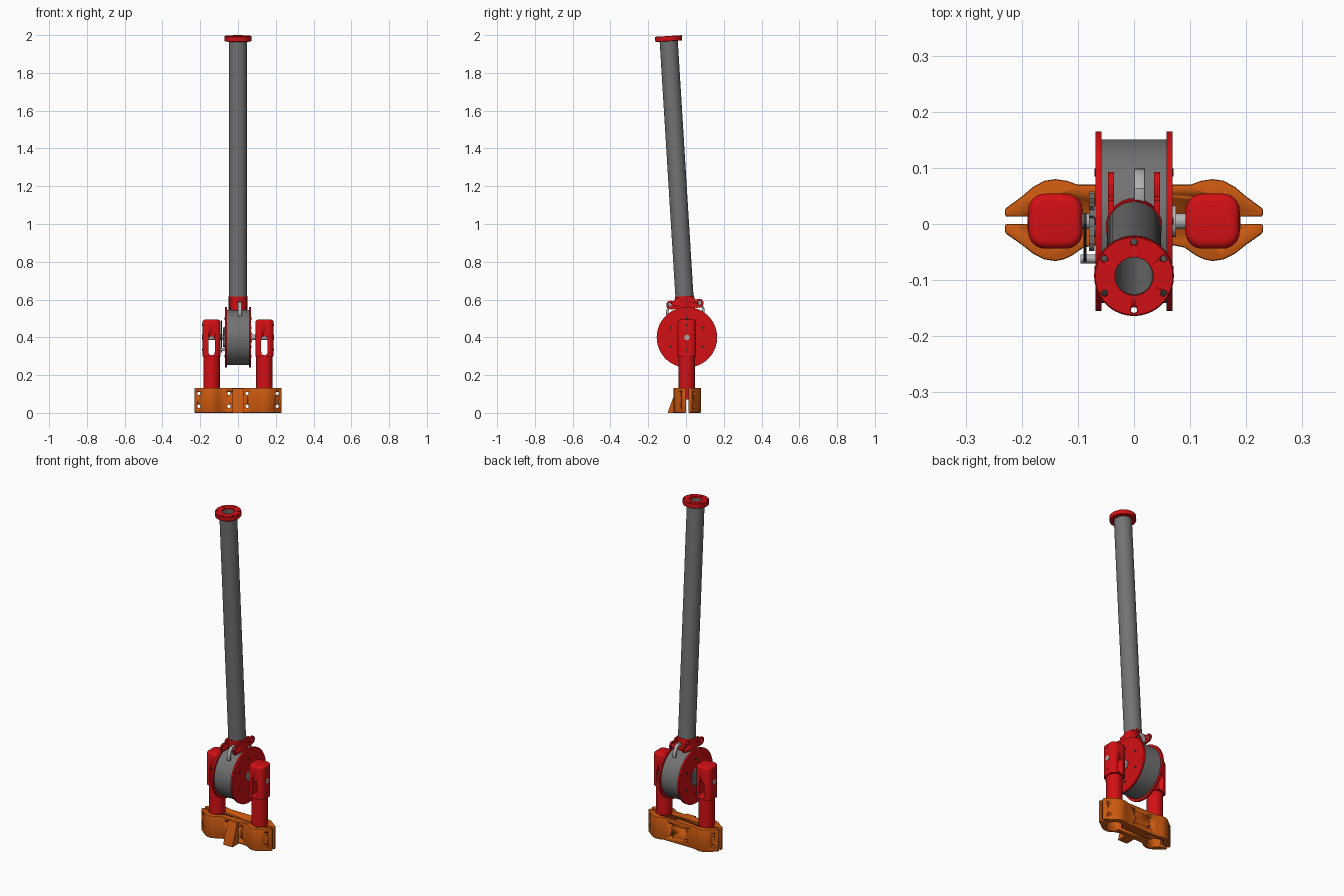
import bpy, bmesh
from math import sin, cos, pi, radians
from mathutils import Matrix, Vector

if "Cube" in bpy.data.objects:
    bpy.data.objects.remove(bpy.data.objects["Cube"])


def material(name, rgb):
    m = bpy.data.materials.new(name)
    m.use_nodes = True
    m.diffuse_color = (*rgb, 1)
    m.node_tree.nodes["Principled BSDF"].inputs["Base Color"].default_value = (*rgb, 1)
    return m


RED = material("red paint", (0.65, 0.005, 0.007))
ORANGE = material("orange paint", (0.6, 0.1, 0.005))
GREY = material("grey metal", (0.17, 0.17, 0.17))
SILVER = material("silver metal", (0.45, 0.45, 0.45))
DARK = material("dark metal", (0.03, 0.03, 0.03))

WY, WZ = 0.005, 0.40            # wheel axle position
LEG_X = 0.14
TILT = Matrix.Translation((0, -0.006, 0.58)) @ Matrix.Rotation(0.0615, 4, 'X')
LENGTH = 1.418


def finish(name, bm, mat, matrix=None, bevel=0):
    if matrix:
        bm.transform(matrix)
    bmesh.ops.recalc_face_normals(bm, faces=bm.faces)
    me = bpy.data.meshes.new(name)
    bm.to_mesh(me)
    bm.free()
    ob = bpy.data.objects.new(name, me)
    bpy.context.collection.objects.link(ob)
    if mat:
        me.materials.append(mat)
    bpy.ops.object.select_all(action='DESELECT')
    ob.select_set(True)
    bpy.context.view_layer.objects.active = ob
    if bevel:
        mod = ob.modifiers.new("bevel", 'BEVEL')
        mod.width, mod.segments, mod.angle_limit = bevel, 2, radians(50)
        bpy.ops.object.modifier_apply(modifier="bevel")
    bpy.ops.object.shade_smooth_by_angle(angle=radians(32))
    return ob


def place(axis, u, v, w):
    return {'x': (w, u, v), 'y': (u, w, v), 'z': (u, v, w)}[axis]


def add_prism(bm, pts, axis, a, b):
    """Extrude a flat outline along an axis from a to b."""
    face = bm.faces.new([bm.verts.new(place(axis, u, v, a)) for u, v in pts])
    geo = bmesh.ops.extrude_face_region(bm, geom=[face])["geom"]
    move = Vector(place(axis, 0, 0, b - a))
    bmesh.ops.translate(bm, vec=move, verts=[g for g in geo if isinstance(g, bmesh.types.BMVert)])


def prism(name, pts, axis, a, b, mat, **kw):
    bm = bmesh.new()
    add_prism(bm, pts, axis, a, b)
    return finish(name, bm, mat, **kw)


def arc(cu, cv, r, start=0, end=360, n=24):
    full = end - start == 360
    steps = n if full else n + 1
    return [(cu + r * cos(radians(start + (end - start) * i / n)),
             cv + r * sin(radians(start + (end - start) * i / n))) for i in range(steps)]


def lathe(name, profile, mat, matrix, n=48):
    """Spin a closed (radius, height) outline around local z."""
    bm = bmesh.new()
    vs = [bm.verts.new((r, 0, h)) for r, h in profile]
    es = [bm.edges.new((vs[i], vs[(i + 1) % len(vs)])) for i in range(len(vs))]
    bmesh.ops.spin(bm, geom=vs + es, cent=(0, 0, 0), axis=(0, 0, 1), angle=2 * pi, steps=n)
    bmesh.ops.remove_doubles(bm, verts=bm.verts, dist=1e-5)
    return finish(name, bm, mat, matrix)


def ring(r0, r1, a, b, c=0.0):
    return [(r0, a), (r1 - c, a), (r1, a + c), (r1, b - c), (r1 - c, b), (r0, b)] if c else \
        [(r0, a), (r1, a), (r1, b), (r0, b)]


def cut(ob, prisms, matrix=None):
    bm = bmesh.new()
    for p in prisms:
        add_prism(bm, *p)
    tool = finish("cutter", bm, None, matrix)
    tool.hide_render = True
    mod = ob.modifiers.new("cut", 'BOOLEAN')
    mod.operation, mod.object, mod.solver = 'DIFFERENCE', tool, 'EXACT'
    bpy.context.view_layer.objects.active = ob
    bpy.ops.object.modifier_apply(modifier="cut")
    bpy.data.objects.remove(tool)


# Base clamp: two jaws with bores for the legs and bolt holes
half_back = [(0.1, 0.07), (0.12, 0.077), (0.14, 0.08), (0.16, 0.077), (0.18, 0.066), (0.2, 0.049), (0.23, 0.027)]
half_front = [(0.07, -0.038), (0.09, -0.042), (0.11, -0.056), (0.125, -0.063), (0.14, -0.066),
              (0.16, -0.063), (0.18, -0.053), (0.2, -0.037), (0.23, -0.016)]
holes = [(arc(x, z, 0.009, n=16), 'y', -0.2, 0.2)
         for x in (-0.207, -0.048, 0.048, 0.207) for z in (0.035, 0.103)]
bores = [(arc(s * LEG_X, 0.006, 0.044, n=40), 'z', -0.1, 0.2) for s in (-1, 1)]
for name, half, inner in (("back_clamp", half_back, 0.013), ("front_clamp", half_front, 0.0)):
    outline = [(-0.23, inner), (0.23, inner)] + half[::-1] + [(-x, y) for x, y in half]
    jaw = prism(name, outline, 'z', 0, 0.132, ORANGE, bevel=0.004)
    cut(jaw, bores)
    cut(jaw, holes)
prism("front_wedge", [(-0.03, 0), (-0.095, 0), (-0.095, 0.008), (-0.05, 0.13), (-0.03, 0.13)],
      'x', -0.03, 0.03, ORANGE)

# Legs with slotted sleeves
for s, side in ((1, "left"), (-1, "right")):
    cx = s * LEG_X
    lathe(side + "_leg", ring(0, 0.0435, 0.07, 0.302), RED, Matrix.Translation((cx, 0.005, 0)))
    bm = bmesh.new()
    bmesh.ops.create_cube(bm, size=1, matrix=Matrix.Translation((cx, 0.005, 0.396))
                          @ Matrix.Diagonal((0.097, 0.098, 0.196, 1)))
    upright = [e for e in bm.edges if abs(e.verts[0].co.z - e.verts[1].co.z) > 0.1]
    bmesh.ops.bevel(bm, geom=upright, offset=0.03, segments=6, profile=0.5, affect='EDGES')
    rim = [e for e in bm.edges if min(v.co.z for v in e.verts) > 0.49]
    bmesh.ops.bevel(bm, geom=rim, offset=0.014, segments=3, profile=0.5, affect='EDGES')
    sleeve = finish(side + "_sleeve", bm, RED)
    slot = arc(cx, 0.388, 0.017, 0, 180, 12) + arc(cx, 0.322, 0.017, 180, 360, 12)
    cut(sleeve, [(slot, 'y', -0.2, 0.2)])
    for z in (0.335, 0.465):
        edge = cx + s * 0.0475
        prism(side + "_sleeve_screw", arc(0.005, z, 0.006, n=12), 'x', edge, edge + s * 0.002, DARK)

# Axle, drum and red side discs
AX = Matrix.Translation((0, WY, WZ)) @ Matrix.Rotation(pi / 2, 4, 'Y')
lathe("axle", ring(0, 0.014, -0.19, 0.19), SILVER, AX, 24)
lathe("drum", ring(0, 0.146, -0.059, 0.059), GREY, AX, 72)
for s, side in ((1, "left"), (-1, "right")):
    lathe(side + "_disc", ring(0, 0.16, s * 0.058, s * 0.069), RED, AX, 72)
    lathe(side + "_hub", ring(0, 0.028, s * 0.069, s * 0.075), SILVER, AX, 24)
    for u, v in arc(WY, WZ, 0.1, 30, 390, 6):
        prism(side + "_disc_bolt", arc(u, v, 0.007, n=12), 'x', s * 0.069, s * 0.0705, DARK)

# Ratchet gear and pawl beside the drum
teeth = []
for i in range(18):
    teeth += arc(WY, WZ, 0.053, i * 20, i * 20 + 1, 1)[:1] + arc(WY, WZ, 0.044, i * 20 + 3, i * 20 + 4, 1)[:1]
prism("ratchet_gear", teeth, 'x', -0.08, -0.07, GREY)
prism("pawl", [(-0.07, 0.335), (-0.055, 0.32), (-0.035, 0.36), (0.0, 0.43), (0.02, 0.48), (0.0, 0.49),
               (-0.03, 0.43)], 'x', -0.09, -0.085, DARK)
prism("pawl_bolt", arc(-0.062, 0.335, 0.008, n=12), 'x', -0.095, -0.069, SILVER)

# Tilted column: bracket, neck, tube and top flange
lathe("neck", ring(0, 0.05, -0.034, 0.038), RED, TILT)
ear = (arc(0.076, -0.004, 0.023, -90, 90, 10) + [(0.056, 0.016), (0.05, 0.03), (0.0, 0.032)])
ear = [(0.0, -0.03)] + ear
outline = ear + [(-u, v) for u, v in ear[-2:0:-1]]
for s, side in ((1, "left"), (-1, "right")):
    plate = prism(side + "_bracket", outline, 'x', s * 0.036, s * 0.046, RED, matrix=TILT)
    cut(plate, [(arc(u, -0.003, 0.010, n=16), 'x', -0.1, 0.1) for u in (-0.078, 0.078)], TILT)
for s, side in ((1, "back"), (-1, "front")):
    strap = [(0.045, 0.012), (0.07, 0.012), (0.09, -0.004), (0.102, -0.035), (0.102, -0.062),
             (0.09, -0.062), (0.088, -0.035), (0.076, -0.01), (0.045, -0.004)]
    prism(side + "_hook", [(s * u, v) for u, v in strap], 'x', 0.0, 0.02, SILVER, matrix=TILT, bevel=0.003)

lathe("tube", ring(0.033, 0.048, 0.036, LENGTH - 0.01), GREY, TILT)
flange = lathe("top_flange", ring(0.034, 0.071, LENGTH - 0.028, LENGTH, 0.002), RED, TILT, 64)
cut(flange, [(arc(u, v, 0.006, n=12), 'z', 1.3, 1.5) for u, v in arc(0, 0, 0.061, 30, 390, 6)], TILT)
